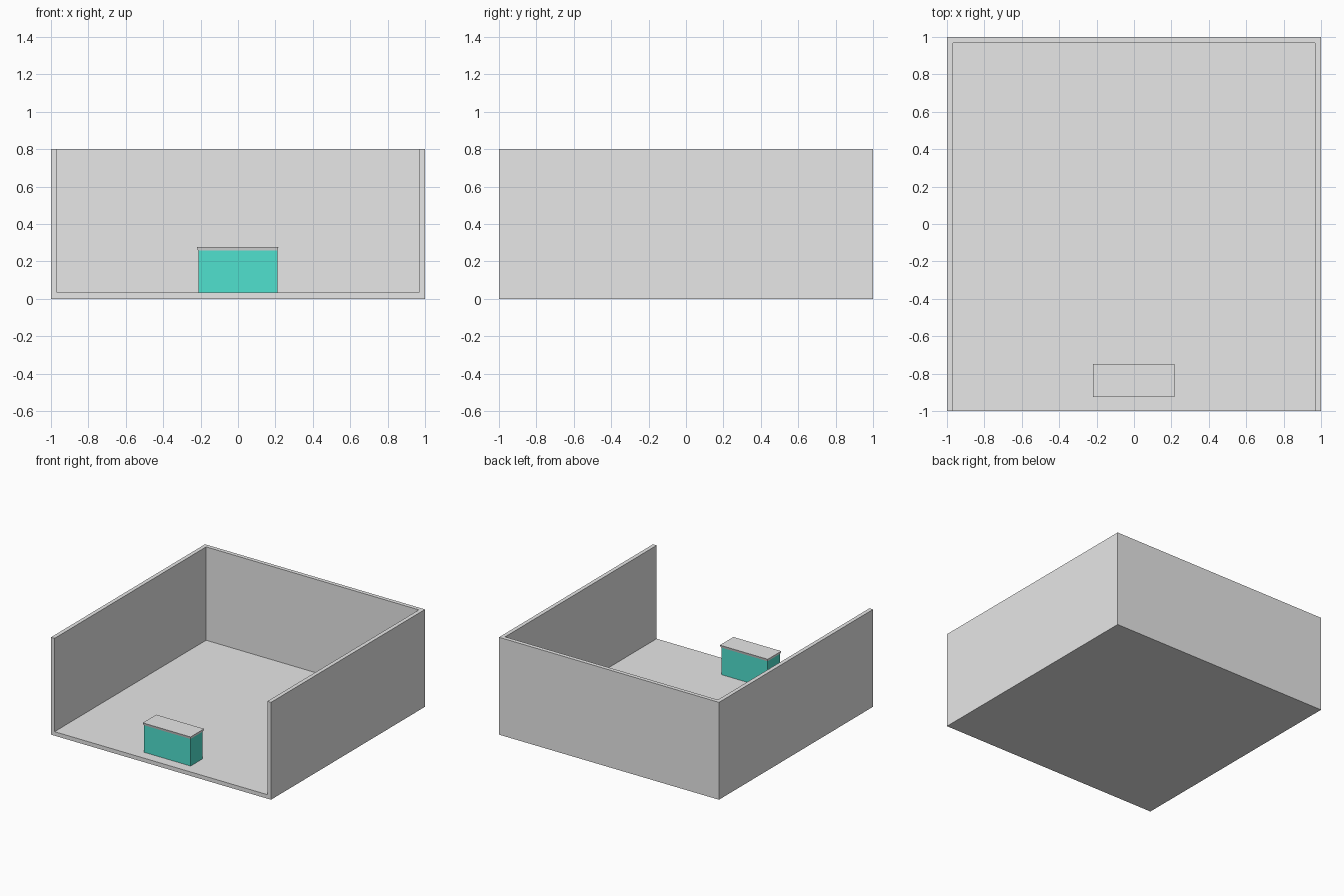
import bpy, bmesh

if "Cube" in bpy.data.objects:
    bpy.data.objects.remove(bpy.data.objects["Cube"])

T = 0.033  # wall and floor thickness
H = 0.8    # wall height


def material(name, rgb):
    m = bpy.data.materials.new(name)
    m.diffuse_color = (*rgb, 1)
    m.use_nodes = True
    m.node_tree.nodes["Principled BSDF"].inputs["Base Color"].default_value = m.diffuse_color
    return m


grey = material("light grey", (0.8, 0.8, 0.8))
teal = material("teal", (0.08, 0.75, 0.62))


def finish(name, bm, mat):
    bmesh.ops.recalc_face_normals(bm, faces=bm.faces)
    mesh = bpy.data.meshes.new(name)
    bm.to_mesh(mesh)
    bm.free()
    mesh.materials.append(mat)
    bpy.context.collection.objects.link(bpy.data.objects.new(name, mesh))


def block(name, lo, hi, mat, taper=0.0):
    """Box between two corners; the bottom edge is drawn in by taper."""
    bm = bmesh.new()
    bmesh.ops.create_cube(bm, size=1)
    for v in bm.verts:
        bottom = v.co.z < 0
        for i in range(3):
            side = v.co[i]
            v.co[i] = (lo[i] + hi[i]) / 2 + side * (hi[i] - lo[i])
            if bottom and i < 2:
                v.co[i] -= taper * (1 if side > 0 else -1)
    finish(name, bm, mat)


# Room shell: floor, two side walls and back wall as one open-front solid
bm = bmesh.new()
bmesh.ops.create_cube(bm, size=1)
for v in bm.verts:
    v.co = (v.co.x * 2, v.co.y * 2, (v.co.z + 0.5) * H)
cuts = [((s * (1 - T), 0, 0), (1, 0, 0)) for s in (-1, 1)]
cuts += [((0, 1 - T, 0), (0, 1, 0)), ((0, 0, T), (0, 0, 1))]
for co, no in cuts:
    bmesh.ops.bisect_plane(bm, geom=bm.verts[:] + bm.edges[:] + bm.faces[:],
                           plane_co=co, plane_no=no)


def inner(f):
    c = f.calc_center_median()
    return abs(c.x) < 1 - T and c.y < 1 - T and c.z > T


# Remove the opening faces at top and front, then line the hollow
bmesh.ops.delete(bm, geom=[f for f in bm.faces if inner(f) and
                           (f.normal.z > 0.5 or f.normal.y < -0.5)], context='FACES')
x, y = 1 - T, 1 - T
for quad in (
    [(-x, -1, T), (x, -1, T), (x, y, T), (-x, y, T)],
    [(-x, -1, T), (-x, y, T), (-x, y, H), (-x, -1, H)],
    [(x, -1, T), (x, -1, H), (x, y, H), (x, y, T)],
    [(-x, y, T), (x, y, T), (x, y, H), (-x, y, H)],
):
    bm.faces.new([bm.verts.new(p) for p in quad])
bmesh.ops.remove_doubles(bm, verts=bm.verts, dist=1e-4)
bmesh.ops.dissolve_limit(bm, angle_limit=0.01, verts=bm.verts, edges=bm.edges)
finish("room_shell", bm, grey)

# Counter near the open front
block("counter_body", (-0.212, -0.915, T), (0.21, -0.758, 0.258), teal)
block("counter_top", (-0.219, -0.924, 0.257), (0.216, -0.749, 0.277), grey, taper=0.005)
